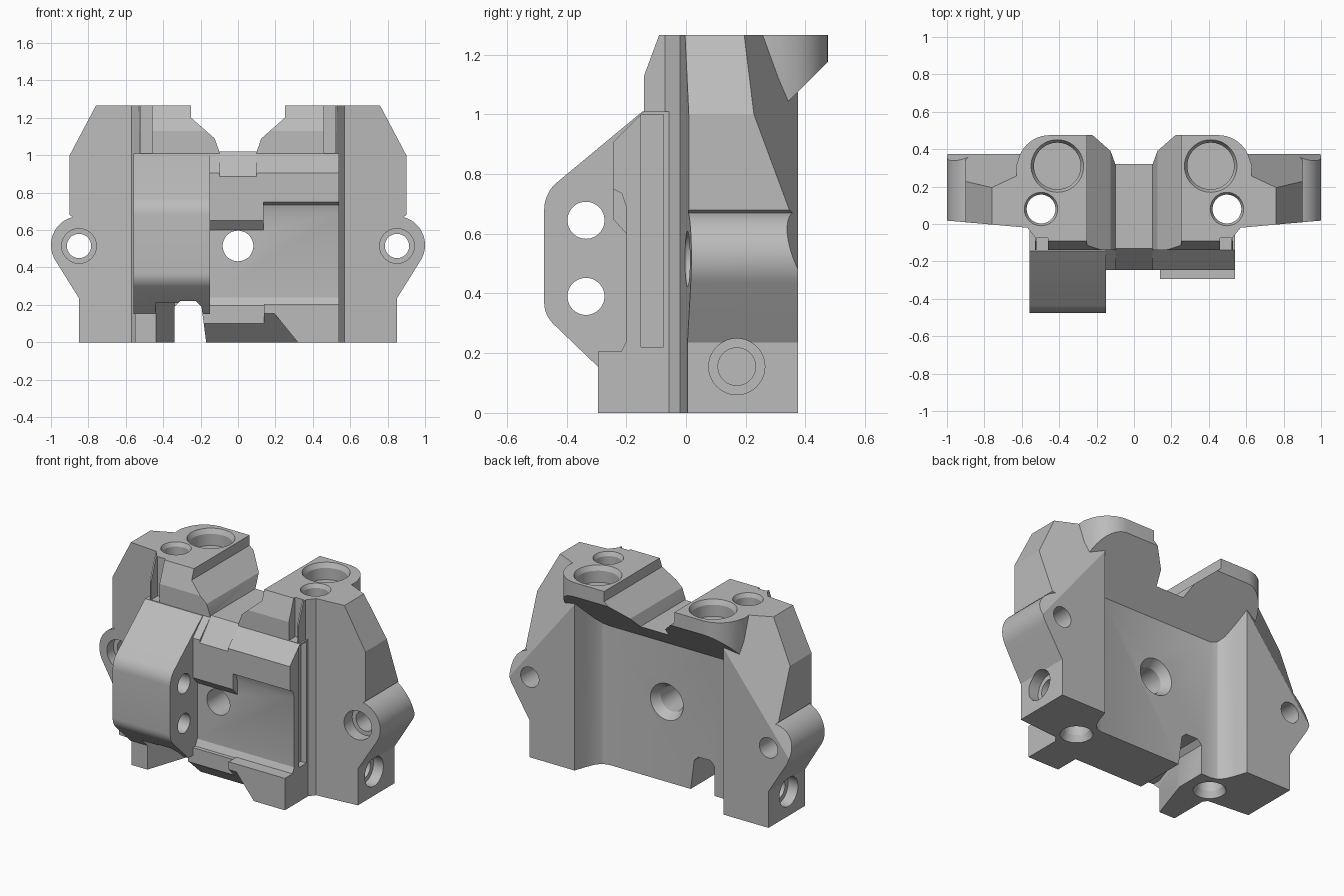
import bpy, bmesh, math
from mathutils import Vector

old = bpy.data.objects.get("Cube")
if old:
    bpy.data.objects.remove(old, do_unlink=True)

TOP = 1.265
grey = bpy.data.materials.new("machined_grey")
grey.use_nodes = True
grey.diffuse_color = (0.5, 0.5, 0.5, 1)
grey.node_tree.nodes["Principled BSDF"].inputs["Base Color"].default_value = (0.5, 0.5, 0.5, 1)


def place(p, t, axis):
    u, v = p
    return {"x": (t, u, v), "y": (u, t, v), "z": (u, v, t)}[axis]


def loft(name, ring_a, ring_b, axis, a, b):
    """Solid between two matching rings placed at a and b along an axis."""
    bm = bmesh.new()
    va = [bm.verts.new(place(p, a, axis)) for p in ring_a]
    vb = [bm.verts.new(place(p, b, axis)) for p in ring_b]
    bm.faces.new(va)
    bm.faces.new(vb)
    n = len(va)
    for i in range(n):
        j = (i + 1) % n
        bm.faces.new((va[i], va[j], vb[j], vb[i]))
    bmesh.ops.recalc_face_normals(bm, faces=bm.faces[:])
    mesh = bpy.data.meshes.new(name)
    bm.to_mesh(mesh)
    bm.free()
    mesh.materials.append(grey)
    obj = bpy.data.objects.new(name, mesh)
    bpy.context.scene.collection.objects.link(obj)
    return obj


def prism(name, pts, axis, a, b):
    return loft(name, pts, pts, axis, a, b)


def rect(u0, u1, v0, v1):
    return [(u0, v0), (u1, v0), (u1, v1), (u0, v1)]


def arc(c, r, start, end, n):
    angles = [math.radians(start + (end - start) * i / n) for i in range(n + 1)]
    return [(c[0] + r * math.cos(t), c[1] + r * math.sin(t)) for t in angles]


def bore(axis, c, r0, r1, a, b):
    return loft("bore_cutter", arc(c, r0, 0, 360, 48)[:-1], arc(c, r1, 0, 360, 48)[:-1], axis, a, b)


def mirrored(half):
    return half + [(-u, v) for u, v in reversed(half)]


def boolean(target, tool, op):
    tool.hide_render = True
    mod = target.modifiers.new(op, "BOOLEAN")
    mod.object, mod.operation, mod.solver = tool, op, "EXACT"
    bpy.context.view_layer.objects.active = target
    bpy.ops.object.modifier_apply(modifier=mod.name)
    bpy.data.objects.remove(tool, do_unlink=True)


def slice_off(obj, point, normal):
    """Cut away everything in front of a plane and cap the section."""
    bm = bmesh.new()
    bm.from_mesh(obj.data)
    res = bmesh.ops.bisect_plane(bm, geom=bm.verts[:] + bm.edges[:] + bm.faces[:], dist=1e-5,
                                 plane_co=Vector(point), plane_no=Vector(normal).normalized(),
                                 clear_outer=True)
    edges = [e for e in res["geom_cut"] if isinstance(e, bmesh.types.BMEdge) and e.is_boundary]
    bmesh.ops.edgeloop_fill(bm, edges=edges)
    bmesh.ops.recalc_face_normals(bm, faces=bm.faces[:])
    bm.to_mesh(obj.data)
    bm.free()


# Main wall: plan outline with recessed back panel, trimmed to the lugged silhouette
plan = mirrored([(0.53, -0.07), (0.57, -0.02), (1.02, 0.02), (1.02, 0.375), (0.53, 0.375),
                 (0.505, 0.30), (0.48, 0.24), (0.45, 0.207), (0.41, 0.195)])
body = prism("caliper_body", plan, "z", 0, TOP)
outline = mirrored([(0.85, -0.1), (0.85, 0.235)] + arc((0.845, 0.52), 0.155, -33, 75, 16)
                   + [(0.9, 0.68), (0.9, 1.0), (0.76, TOP), (0.76, 1.4)])
boolean(body, prism("outline", outline, "y", -1, 1), "INTERSECT")
for s in (1, -1):
    slice_off(body, (s * 0.53, 0.375, 1.07), (s * 0.038, 0.081, 0.030))

# Overhanging rear ledge with a sloped underside
ledge = prism("ledge", mirrored([(0.62, 0.1), (0.63, 0.31)] + arc((0.45, 0.30), 0.175, 15, 90, 10)),
              "z", 0.83, TOP)
slice_off(ledge, (0, 0.47, 1.17), (0, 1, -1))
boolean(body, ledge, "UNION")

# Front solids as side profiles: (profile, x start, x end)
nose = ([(0.1, 1.01), (-0.145, 1.01)] + arc((-0.355, 0.68), 0.12, 133, 180, 6)
        + arc((-0.375, 0.37), 0.1, 180, 225, 6) + [(-0.29, 0.15), (0.1, 0.15)])
parts = [
    ([(0.1, TOP), (-0.09, TOP), (-0.14, 1.13), (-0.14, 0.9), (0.1, 0.9)], -0.53, 0.53),
    (nose, -0.56, -0.15),
    ([(0.1, 1.01), (-0.14, 1.01), (-0.245, 0.905), (-0.245, 0.75), (-0.215, 0.735), (-0.2, 0.69),
      (-0.2, 0.24), (-0.22, 0.2), (-0.22, 0.1), (0.1, 0.1)], -0.16, 0.54),
    ([(-0.1, 0.85), (-0.245, 0.85), (-0.245, 0.65), (-0.2, 0.6), (-0.1, 0.6)], -0.16, 0.135),
    (rect(-0.295, 0.1, 0, 0.205), 0.14, 0.54),
    (rect(-0.245, 0.1, 0, 0.2), -0.25, 0.15),
    (rect(-0.295, 0.1, 0, 0.16), -0.55, -0.3),
]
for pts, x0, x1 in parts:
    boolean(body, prism("front_part", pts, "x", x0, x1), "UNION")

# Central valley and the channel running down its front
valley = mirrored([(0.1, 1.02), (0.125, 1.09), (0.25, 1.2), (0.25, 1.4)])
channel = [(-0.4, 0.87), (-0.25, 0.88), (-0.13, 1.021), (-0.13, 1.1), (-0.4, 1.1)]
cutters = [prism("valley_cutter", valley, "y", -1, 1),
           prism("channel_cutter", channel, "x", -0.1, 0.1)]

# Bottom notch, its flared mouth, and the relief under the centre
notch = [(-0.16, -0.1), (-0.17, 0), (-0.195, 0.19), (-0.225, 0.22), (-0.31, 0.22), (-0.34, 0.19), (-0.34, -0.1)]
relief = [(-0.2, -0.05), (0.36, -0.05), (0.19, 0.16), (0.14, 0.16), (0.14, 0.1), (-0.2, 0.1)]
cutters += [prism("notch_cutter", notch, "y", -1, 1),
            prism("mouth_cutter", [(-0.34, 0.0), (-0.44, -0.3), (-0.44, -0.6), (-0.3, -0.6), (-0.3, 0.0)],
                  "z", -0.1, 0.21)]
under = prism("relief_cutter", relief, "y", -0.6, -0.1)
for v in under.data.vertices:
    if v.co.y > -0.3:
        v.co.y = -0.14 - v.co.z
cutters.append(under)

# Side slot beside the front block, and small notches in the deck edge
cutters.append(prism("slot_cutter", [(-0.15, 0.22), (-0.075, 0.22), (-0.075, 1.0), (-0.15, 1.0)],
                     "x", 0.5, 0.565))
for s in (1, -1):
    cutters.append(prism("deck_notch_cutter", rect(min(s * 0.46, s * 0.52), max(s * 0.46, s * 0.52),
                                                   -0.2, -0.075), "z", 1.012, 1.4))

# Bores: centre, nose pair, then the mirrored sets
cutters += [bore("y", (0, 0.515), 0.082, 0.082, -0.5, 0.5),
            bore("y", (0, 0.515), 0.12, 0.082, 0.2, 0.14)]
for z in (0.645, 0.39):
    cutters.append(bore("x", (-0.335, z), 0.062, 0.062, -0.7, 0))
for s in (1, -1):
    cutters += [
        bore("y", (s * 0.85, 0.515), 0.065, 0.065, -0.2, 0.6),
        bore("y", (s * 0.85, 0.515), 0.093, 0.093, -0.2, 0.08),
        bore("z", (s * 0.41, 0.31), 0.125, 0.125, 1.16, 1.4),
        bore("z", (s * 0.41, 0.31), 0.125, 0.141, 1.235, TOP + 0.001),
        bore("z", (s * 0.497, 0.08), 0.077, 0.077, -0.2, 1.4),
        bore("z", (s * 0.497, 0.08), 0.077, 0.09, 1.24, TOP + 0.001),
        bore("z", (s * 0.497, 0.08), 0.095, 0.077, -0.001, 0.04),
        bore("x", (0.17, 0.155), 0.094, 0.094, s * 1.1, s * 0.78),
        bore("x", (0.17, 0.155), 0.063, 0.063, s * 1.1, s * 0.62),
    ]
for tool in cutters:
    boolean(body, tool, "DIFFERENCE")

# Finish: crisp machined edges with smooth bores
bpy.ops.object.select_all(action="DESELECT")
body.select_set(True)
bpy.context.view_layer.objects.active = body
bpy.ops.object.shade_smooth_by_angle(angle=math.radians(20))
